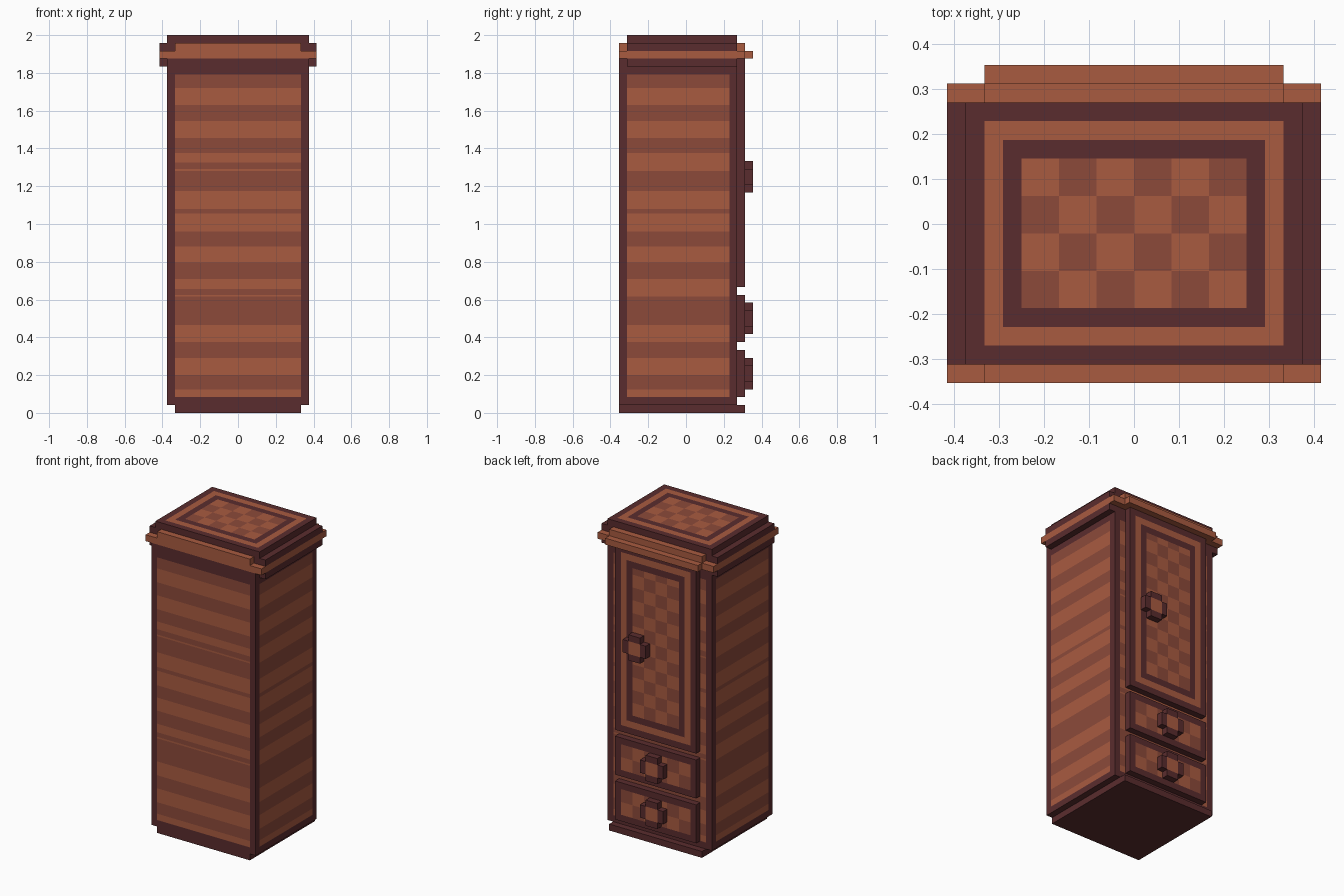
import bpy, bmesh, math
from mathutils import Vector

if "Cube" in bpy.data.objects:
    bpy.data.objects.remove(bpy.data.objects["Cube"])

U = 1 / 24  # building unit: the cabinet is 48 units tall


def material(name, rgb):
    def lin(c):
        c /= 255
        return c / 12.92 if c <= 0.04045 else ((c + 0.055) / 1.055) ** 2.4
    m = bpy.data.materials.new(name)
    m.diffuse_color = (*[lin(c) for c in rgb], 1)
    m.use_nodes = True
    m.node_tree.nodes["Principled BSDF"].inputs["Base Color"].default_value = m.diffuse_color
    return m


DARK, MID, LIGHT = 0, 1, 2
MATS = [material("dark_wood", (90, 44, 46)),
        material("mid_wood", (140, 74, 58)),
        material("light_wood", (169, 91, 64))]


def block(name, lo, hi, cuts=((), (), ()), paint=None, base=DARK):
    """Box in units, sliced at the cut planes; paint(centre, normal) picks the colour."""
    bm = bmesh.new()
    bmesh.ops.create_cube(bm, size=1)
    lo, hi = Vector(lo), Vector(hi)
    for v in bm.verts:
        v.co = [(a + b) / 2 + c * (b - a) for a, b, c in zip(lo, hi, v.co)]
    for axis, values in enumerate(cuts):
        normal = Vector([float(i == axis) for i in range(3)])
        for value in values:
            if lo[axis] < value < hi[axis]:
                bmesh.ops.bisect_plane(bm, geom=bm.verts[:] + bm.edges[:] + bm.faces[:],
                                       plane_co=normal * value, plane_no=normal)
    bm.normal_update()
    for f in bm.faces:
        f.material_index = paint(f.calc_center_median(), f.normal) if paint else base
    bmesh.ops.scale(bm, vec=(U, U, U), verts=bm.verts)
    mesh = bpy.data.meshes.new(name)
    bm.to_mesh(mesh)
    bm.free()
    for m in MATS:
        mesh.materials.append(m)
    ob = bpy.data.objects.new(name, mesh)
    bpy.context.collection.objects.link(ob)
    return ob


def checker(a, b):
    """Two-unit chequer cells."""
    return LIGHT if (math.floor(a / 2) + math.floor(b / 2)) % 2 else MID


def framed(a, b, w, h):
    """Dark rim, light band, dark band, then chequer, for a w by h panel."""
    d = min(a, w - a, b, h - b)
    if d > 3:
        return checker(a - 3, b - 3)
    return LIGHT if 1 < d < 2 else DARK


# Plank stripes on the carcass walls (bottom and top of each light plank, in metres)
PLANKS = [(.085, .125), (.2, .29), (.375, .465), (.615, .71), (.795, .88), (.96, 1.055),
          (1.08, 1.175), (1.28, 1.375), (1.455, 1.545), (1.63, 1.72)]
GROOVES = [(.625, .655), (1.29, 1.325)]  # extra mid lines on the front and back


def paint_carcass(c, n):
    if abs(n.z) > .5 or not 2 < c.z < 43:
        return DARK
    if abs(n.x) > .5 and not -7.5 < c.y < 5.5:
        return DARK
    if abs(n.y) > .5 and abs(c.x) > 8:
        return DARK
    z = c.z * U
    if abs(n.y) > .5 and any(a < z < b for a, b in GROOVES):
        return MID
    return LIGHT if any(a < z < b for a, b in PLANKS) else MID


# Plinth and carcass
block("plinth", (-8, -8.5, 0), (8, 7.5, 1))
z_cuts = [2, 43] + [z / U for pair in PLANKS + GROOVES for z in pair]
block("carcass", (-9, -8.5, 1), (9, 6.5, 45), ((-8, 8), (-7.5, 5.5), z_cuts), paint_carcass)

# Top with an inlaid chequer
block("top", (-9, -7.5, 45), (9, 6.5, 48), (range(-8, 9), [i + .5 for i in range(-7, 6)], ()),
      lambda c, n: framed(c.x + 9, c.y + 7.5, 18, 14) if n.z > .5 else DARK)

# Cornice: side mouldings, then front and back strips
for side, x in (("right", 9), ("left", -10)):
    block("cornice_" + side, (x, -7.5, 44), (x + 1, 6.5, 47), ((), (), (45, 46)),
          lambda c, n: LIGHT if abs(n.x) > .5 and 45 < c.z < 46 else DARK)
for side, y in (("front", -8.5), ("back", 6.5)):
    block("cornice_" + side, (-8, y, 45), (8, y + 1, 47), base=LIGHT)
    for x in (-10, 8):
        block("cornice_corner_" + side, (x, y, 45), (x + 2, y + 1, 46), base=LIGHT)
block("cornice_lip", (-8, 7.5, 45), (8, 8.5, 46), base=LIGHT)

# Door
block("door", (-7, 6.5, 16), (7, 7.5, 45), (range(-6, 7), (), range(17, 45)),
      lambda c, n: framed(c.x + 7, c.z - 16, 14, 29) if n.y > .5 else DARK)


# Drawers
def paint_drawer(z0):
    def paint(c, n):
        inside = n.y > .5 and abs(c.x) < 6 and z0 + 1 < c.z < z0 + 5
        return checker(c.x + 6, c.z - z0 - 1) if inside else DARK
    return paint


for name, z0 in (("lower_drawer", 2), ("upper_drawer", 9)):
    block(name, (-7, 6.5, z0), (7, 7.5, z0 + 6),
          (range(-6, 7, 2), (), range(z0 + 1, z0 + 6, 2)), paint_drawer(z0))

# Cross-shaped knobs with a light centre
for name, x, z in (("door_knob", 3, 30), ("upper_knob", 0, 12), ("lower_knob", 0, 5)):
    block(name, (x - 1, 7.5, z - 2), (x + 1, 8.5, z + 2), ((), (), (z - 1, z + 1)),
          lambda c, n, z=z: LIGHT if n.y > .5 and abs(c.z - z) < 1 else DARK)
    for dx in (-2, 1):
        block(name + "_arm", (x + dx, 7.5, z - 1), (x + dx + 1, 8.5, z + 1))
